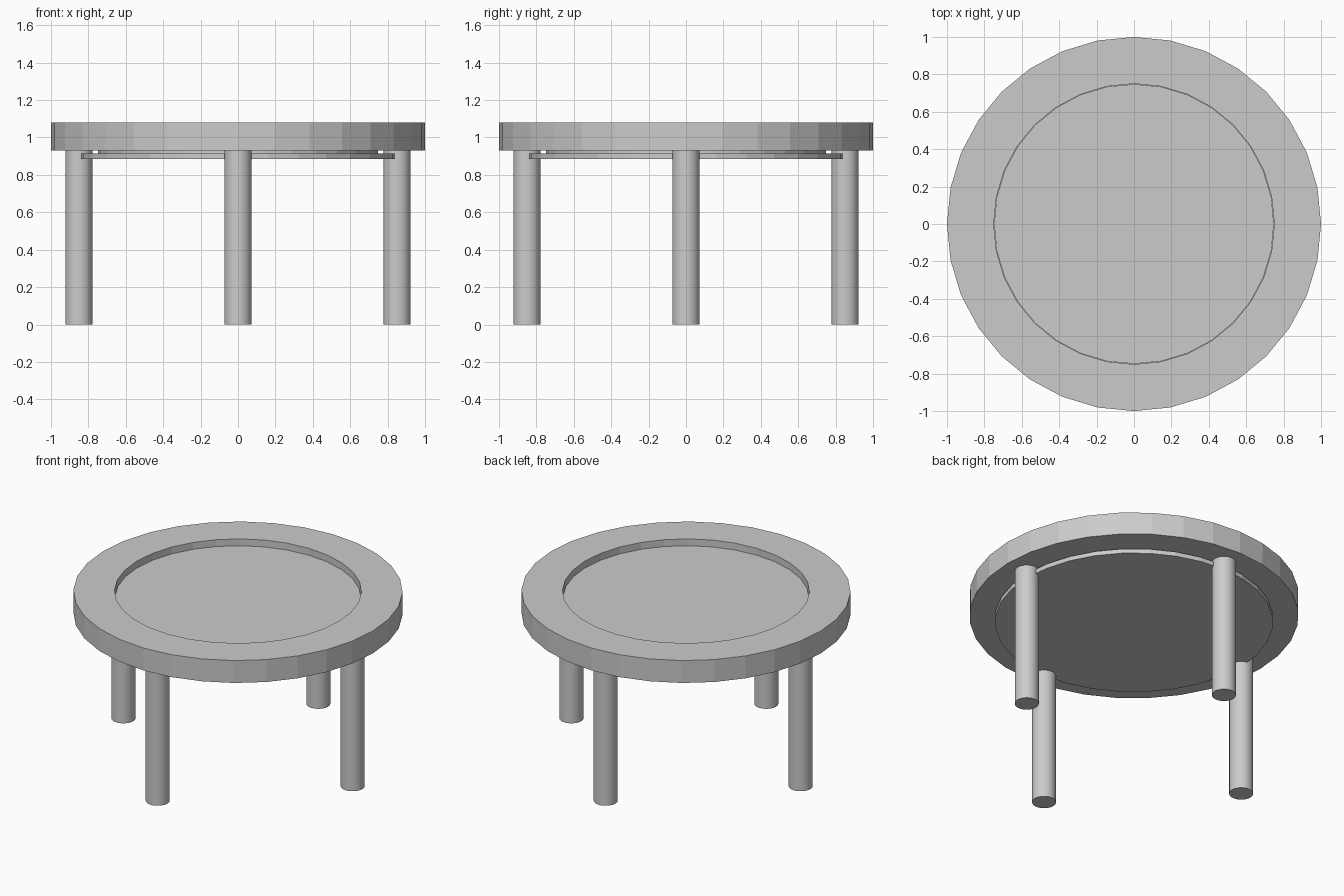
import bpy
from math import cos, sin, pi

if "Cube" in bpy.data.objects:
    bpy.data.objects.remove(bpy.data.objects["Cube"])

SIDES = 32


def lathe(name, profile, closed=False):
    """Spin a radius/height profile around z; open profiles get end caps."""
    verts = [(r * cos(2 * pi * i / SIDES), r * sin(2 * pi * i / SIDES), z)
             for r, z in profile for i in range(SIDES)]
    n = len(profile)
    faces = []
    for k in range(n if closed else n - 1):
        a, b = k * SIDES, (k + 1) % n * SIDES
        for i in range(SIDES):
            j = (i + 1) % SIDES
            faces.append((a + i, a + j, b + j, b + i))
    if not closed:
        faces.append(tuple(reversed(range(SIDES))))
        faces.append(tuple(range((n - 1) * SIDES, n * SIDES)))
    mesh = bpy.data.meshes.new(name)
    mesh.from_pydata(verts, [], faces)
    obj = bpy.data.objects.new(name, mesh)
    bpy.context.collection.objects.link(obj)
    return obj


# Table rim: flat-sided ring
lathe("table_rim", [(0.75, 0.93), (1.0, 0.93), (1.0, 1.08), (0.75, 1.08)][::1], closed=True)

# Recessed top panel with a wider flange under the rim
lathe("recessed_panel", [(0.845, 0.885), (0.845, 0.915), (0.748, 0.915), (0.748, 1.035)])

# Four round legs on the x and y axes
for name, x, y in (("right_leg", 1, 0), ("back_leg", 0, 1),
                   ("left_leg", -1, 0), ("front_leg", 0, -1)):
    bpy.ops.mesh.primitive_cylinder_add(vertices=32, radius=0.073, depth=0.93,
                                        location=(0.85 * x, 0.85 * y, 0.465))
    leg = bpy.context.object
    leg.name = name
    bpy.ops.object.shade_smooth_by_angle()
